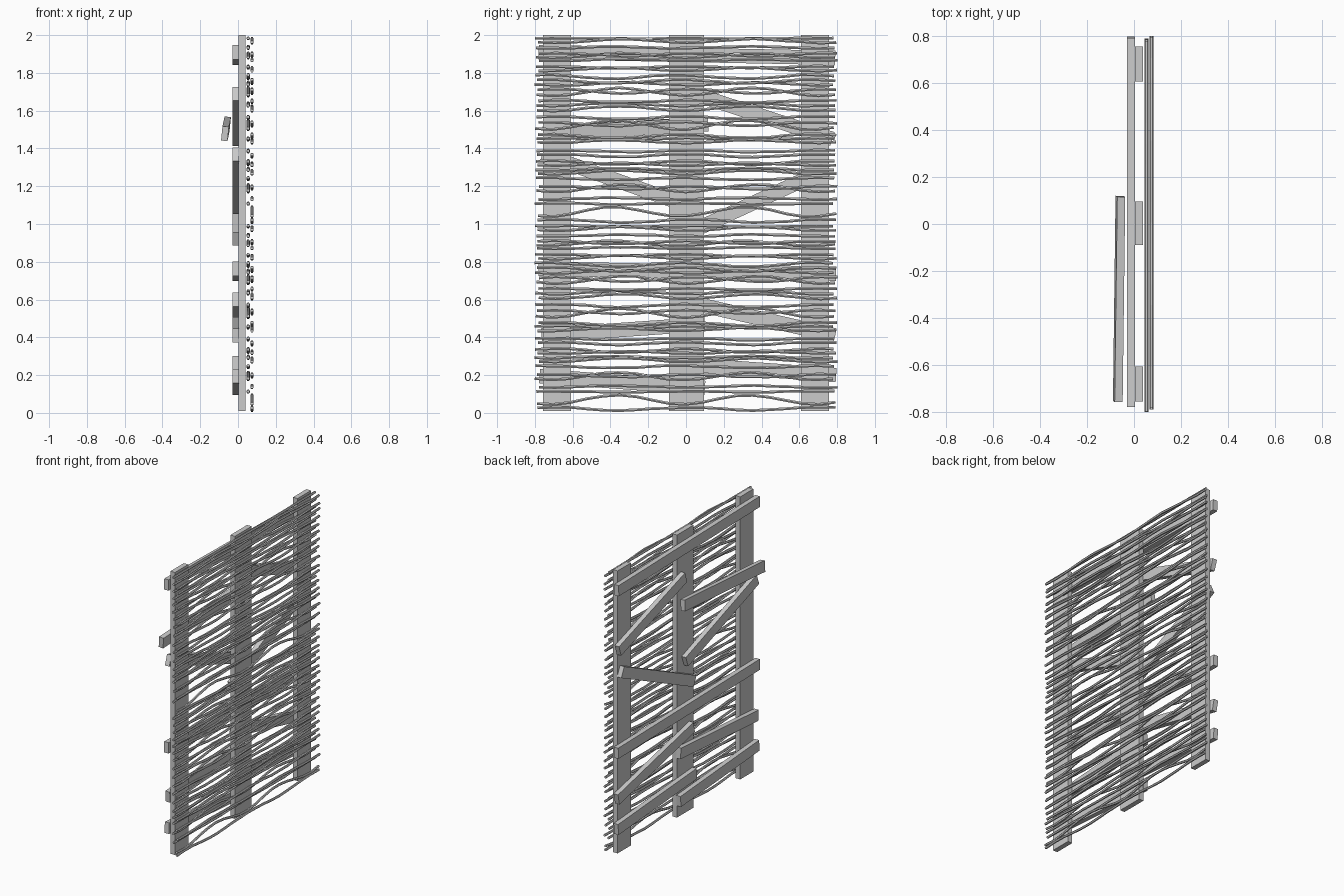
import bpy, math, random
from mathutils import Matrix, Vector

if "Cube" in bpy.data.objects:
    bpy.data.objects.remove(bpy.data.objects["Cube"])

random.seed(4)


def box(name, size, matrix):
    bpy.ops.mesh.primitive_cube_add(size=1)
    ob = bpy.context.object
    ob.name = name
    ob.data.transform(matrix @ Matrix.Diagonal((*size, 1)))
    return ob


def board(name, a, b, height=0.076, thick=0.034, roll=0.0):
    # plank whose centre line runs from a to b
    a, b = Vector(a), Vector(b)
    d = (b - a).normalized()
    side = d.cross(Vector((0, 0, 1))).normalized()
    up = side.cross(d)
    rot = Matrix((side, d, up)).transposed().to_4x4()
    m = Matrix.Translation((a + b) / 2) @ rot @ Matrix.Rotation(roll, 4, 'Y')
    return box(name, (thick, (b - a).length, height), m)


# upright posts
for name, y, w in (("left_post", -0.682, 0.148), ("middle_post", 0.003, 0.186),
                   ("right_post", 0.682, 0.148)):
    box(name, (0.035, w, 1.99), Matrix.Translation((0.021, y, 1.005)))

# rails and braces nailed on the back: y, z of each end
BACK = {
    "top_rail": (-0.78, 1.91, 0.79, 1.88),
    "upper_right_brace": (0.04, 1.69, 0.775, 1.45),
    "upper_left_brace": (-0.76, 1.37, 0.03, 1.09),
    "middle_right_brace": (-0.06, 0.92, 0.745, 1.29),
    "middle_rail": (-0.78, 0.763, 0.795, 0.737),
    "lower_left_rail": (-0.765, 0.41, 0.10, 0.47),
    "lower_right_brace": (-0.05, 0.60, 0.79, 0.41),
    "bottom_right_rail": (-0.08, 0.262, 0.795, 0.20),
    "bottom_left_rail": (-0.775, 0.195, 0.10, 0.132),
}
for name, (y0, z0, y1, z1) in BACK.items():
    board(name, (-0.012, y0, z0), (-0.012, y1, z1))

# loose board standing off the back
board("loose_board", (-0.069, -0.757, 1.478), (-0.058, 0.118, 1.53), roll=0.1)

# woven twigs: height and bulge between posts, pattern stacked twice
INNER = ((1.985, -.005), (1.93, .01), (1.88, .025), (1.835, -.01), (1.79, -.02),
         (1.735, .015), (1.68, .04), (1.625, .015), (1.57, -.015), (1.50, .05),
         (1.455, -.01), (1.39, -.008), (1.335, -.02), (1.285, .01), (1.245, -.012),
         (1.17, .04), (1.11, -.005))
OUTER = ((1.96, .02), (1.905, -.015), (1.865, .008), (1.81, .018), (1.765, -.02),
         (1.715, -.025), (1.655, -.01), (1.60, .025), (1.54, -.02), (1.475, -.02),
         (1.43, .015), (1.37, -.015), (1.31, .012), (1.265, .02), (1.20, -.015),
         (1.13, .01), (1.04, .05), (1.025, -.017))


def twigs(name, x, rows, shift):
    cu = bpy.data.curves.new(name, 'CURVE')
    cu.dimensions = '3D'
    cu.bevel_depth = 0.0085
    cu.bevel_resolution = 1
    cu.use_fill_caps = True
    n = 19
    for drop in (0, 0.995):
        for z, amp in rows:
            sp = cu.splines.new('POLY')
            sp.points.add(n - 1)
            off = shift + random.uniform(-0.006, 0.006)
            ph = random.uniform(-0.04, 0.04)
            for i, p in enumerate(sp.points):
                y = -0.79 + 1.58 * i / (n - 1) + off
                s = (1 - math.cos(2 * math.pi * (y + ph) / 0.7)) / 2
                p.co = (x, y, max(0.0085, z - drop + amp * s
                                  + random.uniform(-.002, .002)), 1)
    ob = bpy.data.objects.new(name, cu)
    bpy.context.collection.objects.link(ob)
    bpy.ops.object.select_all(action='DESELECT')
    bpy.context.view_layer.objects.active = ob
    ob.select_set(True)
    bpy.ops.object.convert(target='MESH')
    bpy.ops.object.shade_flat()


twigs("inner_twigs", 0.054, INNER, -0.006)
twigs("outer_twigs", 0.074, OUTER, 0.006)
